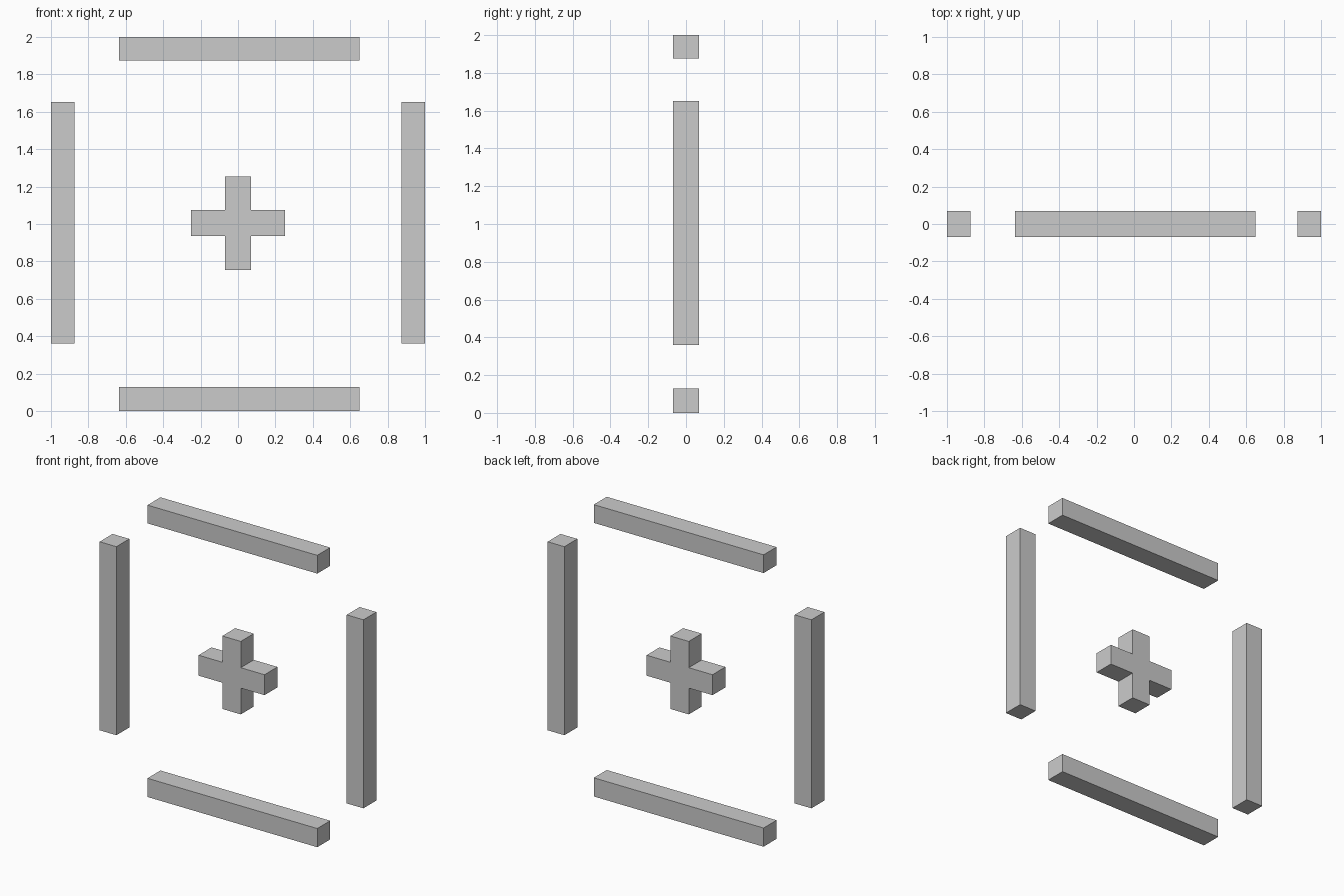
import bpy
import bmesh

if "Cube" in bpy.data.objects:
    bpy.data.objects.remove(bpy.data.objects["Cube"])

HALF_DEPTH = 0.07


def prism(name, outline):
    """Extrude a closed (x, z) outline symmetrically through y."""
    bm = bmesh.new()
    face = bm.faces.new([bm.verts.new((x, -HALF_DEPTH, z)) for x, z in outline])
    ext = bmesh.ops.extrude_face_region(bm, geom=[face])
    verts = [v for v in ext["geom"] if isinstance(v, bmesh.types.BMVert)]
    bmesh.ops.translate(bm, verts=verts, vec=(0, 2 * HALF_DEPTH, 0))
    bmesh.ops.recalc_face_normals(bm, faces=bm.faces)
    mesh = bpy.data.meshes.new(name)
    bm.to_mesh(mesh)
    bm.free()
    obj = bpy.data.objects.new(name, mesh)
    bpy.context.collection.objects.link(obj)
    return obj


def bar(name, x0, x1, z0, z1):
    return prism(name, [(x0, z0), (x1, z0), (x1, z1), (x0, z1)])


# Frame bars, with open corners
bar("top_bar", -0.637, 0.65, 1.875, 2.0)
bar("bottom_bar", -0.637, 0.65, 0.0, 0.128)
bar("left_bar", -1.0, -0.873, 0.36, 1.652)
bar("right_bar", 0.873, 1.0, 0.36, 1.652)

# Central cross, one clean outline
w, r, cz = 0.07, 0.25, 1.005
quarter = [(w, r), (w, w), (r, w)]
cross = []
for _ in range(4):
    cross += [(x, cz + z) for x, z in quarter]
    quarter = [(z, -x) for x, z in quarter]
prism("centre_cross", cross)
